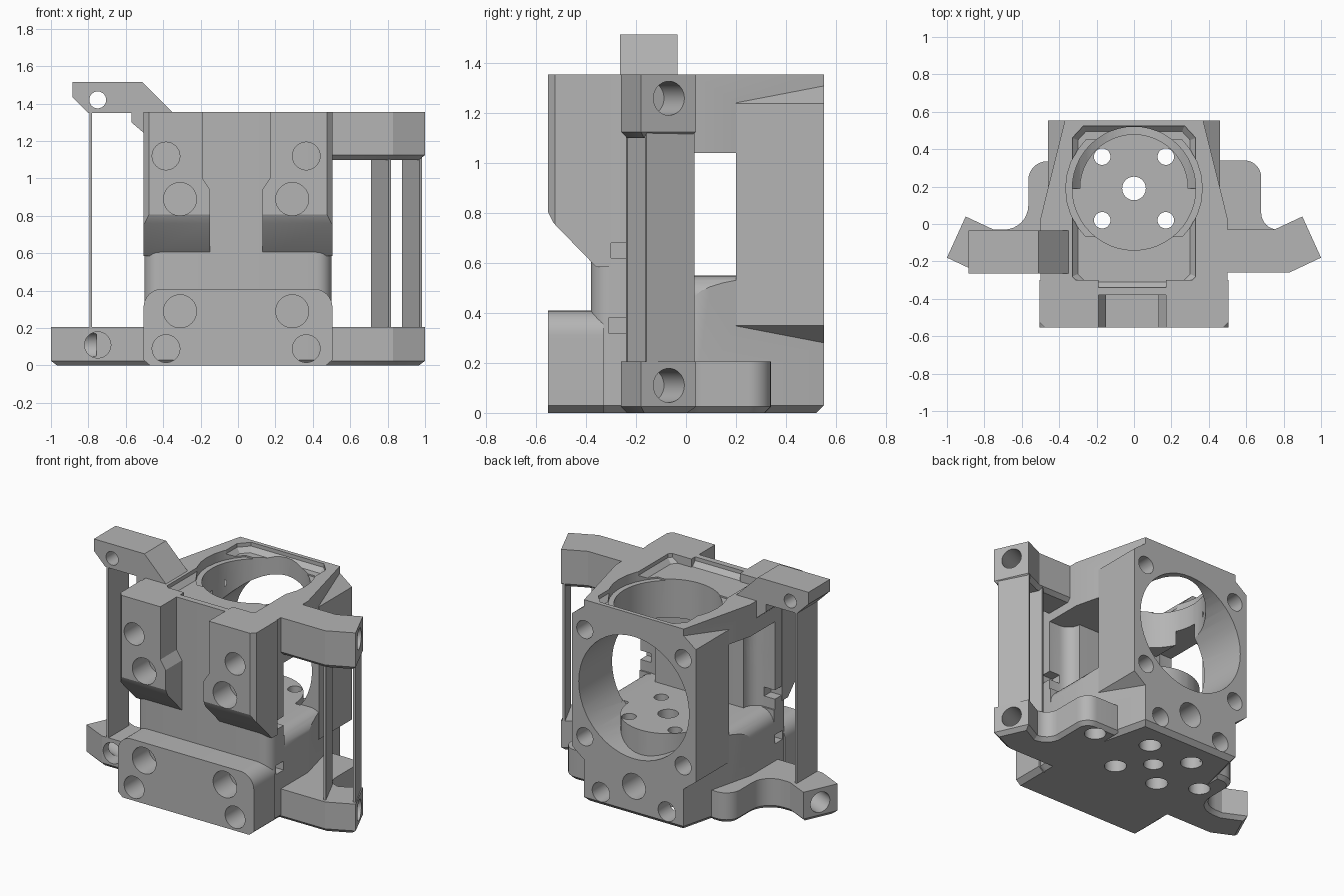
import bpy, bmesh, math
from mathutils import Vector

cube = bpy.data.objects.get("Cube")
if cube:
    bpy.data.objects.remove(cube, do_unlink=True)

grey = bpy.data.materials.new("plain grey")
grey.use_nodes = True
grey.diffuse_color = (0.46, 0.46, 0.46, 1)
grey.node_tree.nodes["Principled BSDF"].inputs["Base Color"].default_value = (0.46, 0.46, 0.46, 1)


def face_outward(bm):
    bm.normal_update()
    bmesh.ops.recalc_face_normals(bm, faces=bm.faces)
    if bm.calc_volume(signed=True) < 0:
        bmesh.ops.reverse_faces(bm, faces=bm.faces)
    bm.normal_update()


def make(name, bm):
    face_outward(bm)
    mesh = bpy.data.meshes.new(name)
    bm.to_mesh(mesh)
    bm.free()
    mesh.materials.append(grey)
    ob = bpy.data.objects.new(name, mesh)
    bpy.context.collection.objects.link(ob)
    return ob


def prism(name, pts, lo, hi, axis="z", chamfer=0):
    """Extrude a 2D outline along an axis, optionally chamfering its low rim."""
    place = {"x": lambda u, v, w: (w, u, v),
             "y": lambda u, v, w: (u, w, v),
             "z": lambda u, v, w: (u, v, w)}[axis]
    bm = bmesh.new()
    low = [bm.verts.new(place(u, v, lo)) for u, v in pts]
    high = [bm.verts.new(place(u, v, hi)) for u, v in pts]
    base = bm.faces.new(low)
    bm.faces.new(high)
    for i in range(len(pts)):
        j = (i + 1) % len(pts)
        bm.faces.new((low[i], low[j], high[j], high[i]))
    face_outward(bm)
    if chamfer:
        bmesh.ops.bevel(bm, geom=list(base.edges), offset=chamfer, segments=1, affect="EDGES")
    return make(name, bm)


def box(name, x0, x1, y0, y1, z0, z1):
    return prism(name, [(x0, y0), (x1, y0), (x1, y1), (x0, y1)], z0, z1)


def rod(name, start, end, r):
    a, b = Vector(start), Vector(end)
    bm = bmesh.new()
    bmesh.ops.create_cone(bm, cap_ends=True, segments=48, radius1=r, radius2=r, depth=(b - a).length)
    turn = (b - a).to_track_quat("Z", "Y")
    for v in bm.verts:
        v.co = turn @ v.co + (a + b) / 2
    return make(name, bm)


def arc(cx, cy, r, a0, a1, n=8):
    angles = [math.radians(a0 + (a1 - a0) * i / n) for i in range(n + 1)]
    return [(cx + r * math.cos(a), cy + r * math.sin(a)) for a in angles]


def mirror(pts):
    return [(-x, y) for x, y in pts]


def combine(ob, tool, operation="DIFFERENCE"):
    """Apply a boolean and discard the tool."""
    mod = ob.modifiers.new("boolean", "BOOLEAN")
    mod.operation, mod.object, mod.solver = operation, tool, "EXACT"
    graph = bpy.context.evaluated_depsgraph_get()
    mesh = bpy.data.meshes.new_from_object(ob.evaluated_get(graph))
    ob.modifiers.clear()
    ob.data = mesh
    bpy.data.objects.remove(tool, do_unlink=True)


def drill(ob, start, end, r):
    combine(ob, rod("drill", start, end, r))


TOP, BACK = 1.355, 0.553
CY, FAN_Z = 0.19, 0.795

# Main housing: tapered column with rounded front edges and rear fan flange
half = arc(0.42, -0.3, 0.08, -90, 0, 6) + [(0.5, 0.03), (0.37, BACK)]
body = prism("main_housing", half + mirror(half)[::-1], 0, TOP, chamfer=0.03)
side = [(0.35, 0.265), (0.46, 0.35), (0.46, 1.24), (0.35, 1.325)]
combine(body, prism("flange", side + mirror(side)[::-1], 0.2, BACK, "y"), "UNION")

# Fan bore, lower pedestal, vertical bore and side windows
combine(body, rod("fan_bore", (0, CY, FAN_Z), (0, 0.7, FAN_Z), 0.41))
combine(body, rod("pedestal", (0, CY, 0.25), (0, CY, 0.55), 0.29), "UNION")
combine(body, rod("vertical_bore", (0, CY, 0.55), (0, CY, 1.5), 0.33))
half = [(0.3, -0.14)] + arc(0.42, -0.14, 0.09, 180, 270, 6) + [(0.7, -0.23), (0.7, 0.2)]
combine(body, prism("window", half + mirror(half)[::-1], 0.55, 1.04))
combine(body, prism("tall_window", mirror(half) + [(-0.3, 0.2)], 0.9, 1.14))

# Rounded shoulders below the windows
shoulder = arc(0.4, 0.45, 0.1, 90, 0) + [(0.7, 0.45), (0.7, 0.6), (0.4, 0.6)]
for outline in (shoulder, mirror(shoulder)):
    combine(body, prism("shoulder", outline, -0.22, 0.2, "y"))

# Recess around the top opening
half = [(0.27, -0.34), (0.33, -0.28), (0.33, 0.46), (0.27, 0.525)]
combine(body, prism("recess", half + mirror(half)[::-1], 1.3, 1.5, chamfer=0.03))
combine(body, prism("round_recess", arc(0, CY, 0.365, -45, 45) + arc(0, CY, 0.365, 135, 225), 1.29, 1.5))

# Nut slots and screw holes of the housing
for s in (-1, 1):
    for z in (0.32, 0.62):
        combine(body, box("slot", *sorted((0.42 * s, 0.6 * s)), -0.31, -0.23, z, z + 0.06))
    for z in (-0.36, 0.36):
        drill(body, (0.365 * s, 0.3, FAN_Z + z), (0.365 * s, 0.7, FAN_Z + z), 0.06)
    drill(body, (0.245 * s, 0.36, 0.095), (0.245 * s, 0.7, 0.095), 0.065)
    for y in (-0.17, 0.17):
        drill(body, (0.17 * s, CY + y, -0.1), (0.17 * s, CY + y, 0.7), 0.044)
        drill(body, (0.17 * s, CY + y, -0.1), (0.17 * s, CY + y, 0.1), 0.07)
drill(body, (0, 0.36, 0.2), (0, 0.7, 0.2), 0.085)
drill(body, (0, CY, -0.1), (0, CY, 0.7), 0.063)

# Lower front block
half = [(0.47, 0), (0.505, 0.03)] + arc(0.405, 0.31, 0.1, 0, 90)
block = prism("lower_front_block", half + mirror(half)[::-1], -BACK, -0.33, "y")

# Upper clamp lugs with sloping undersides
lugs = []
for s, side_name in ((1, "left"), (-1, "right")):
    inner = 0.14 - 0.01 * s
    outline = [(0.505, TOP), (0.505, 0.55), (inner, 0.55), (inner, 0.94),
               (inner + 0.04, 1.0), (inner + 0.04, TOP)]
    lug = prism(side_name + "_clamp_lug", [(x * s, z) for x, z in outline], -BACK, -0.3, "y")
    combine(lug, prism("slope", [(-0.7, 0.4), (-0.2, 0.4), (-0.2, 0.585), (-0.36, 0.585),
                                 (-0.53, 0.76), (-0.56, 0.82), (-0.7, 1.1)], -1, 1, "x"))
    combine(lug, prism("corner", [(0.47 * s, -0.56), (0.52 * s, -0.56), (0.52 * s, -0.51)], 0, 2))
    lugs.append(lug)
    for target, dx, z, r in ((block, 0.375, 0.09, 0.074), (block, 0.3, 0.29, 0.088),
                             (lug, 0.375, 1.12, 0.074), (lug, 0.3, 0.89, 0.088)):
        x = dx * s - 0.01
        drill(target, (x, -0.8, z), (x, -0.36, z), r)

# Side arms: the lower pair carry rounded lobes
tip = [(0.4, -0.26), (0.83, -0.26), (1, -0.18), (0.9, 0.04)]
left_lobe = arc(0.77, 0.06, 0.09, 270, 180) + arc(0.59, 0.25, 0.09, 0, 90) + [(0.4, 0.34)]
right_lobe = [(0.75, -0.03)] + arc(0.695, 0.1, 0.13, 270, 180) + arc(0.465, 0.235, 0.1, 0, 90) + [(0.4, 0.335)]
arms = [prism("lower_left_arm", tip + left_lobe, 0, 0.205, chamfer=0.025),
        prism("lower_right_arm", mirror(tip + right_lobe), 0, 0.205, chamfer=0.025),
        prism("upper_left_arm", tip + [(0.75, -0.03), (0.4, -0.03)], 1.1, TOP, chamfer=0.025)]
for arm, s, z in zip(arms, (1, -1, 1), (0.11, 0.11, 1.26)):
    drill(arm, (0.77 * s, -0.15, z), (1.1 * s, 0, z), 0.068)
drill(arms[1], (-0.75, -0.4, 0.11), (-0.75, -0.12, 0.11), 0.07)

# Blind holes beneath the lobes
for arm, x, y in ((arms[0], 0.53, 0.25), (arms[1], -0.42, 0.14)):
    for target in (arm, body):
        drill(target, (x, y, -0.1), (x, y, 0.15), 0.068)

# Thin support walls between the arms
prism("outer_support_wall", [(0.97, -0.165), (0.985, -0.158), (0.893, 0.035), (0.878, 0.028)], 0.19, 1.14)
prism("inner_support_wall", [(0.805, -0.24), (0.818, -0.235), (0.725, -0.035), (0.712, -0.04)], 0.19, 1.14)
box("right_support_wall", -0.795, -0.78, -0.26, -0.04, 0.19, 1.37)

# Raised bracket on the right side
bracket = prism("raised_bracket", [(-0.885, 1.515), (-0.51, 1.515), (-0.35, TOP), (-0.45, 1.24),
                                   (-0.5, 1.24), (-0.57, 1.3), (-0.57, 1.35), (-0.8, 1.35),
                                   (-0.885, 1.435)], -0.265, -0.035, "y")
drill(bracket, (-0.75, -0.5, 1.42), (-0.75, 0.2, 1.42), 0.045)

# Smooth the bores while keeping edges crisp
for ob in [body, block, bracket] + lugs + arms:
    bpy.ops.object.select_all(action="DESELECT")
    ob.select_set(True)
    bpy.context.view_layer.objects.active = ob
    bpy.ops.object.shade_smooth_by_angle(angle=math.radians(20))
